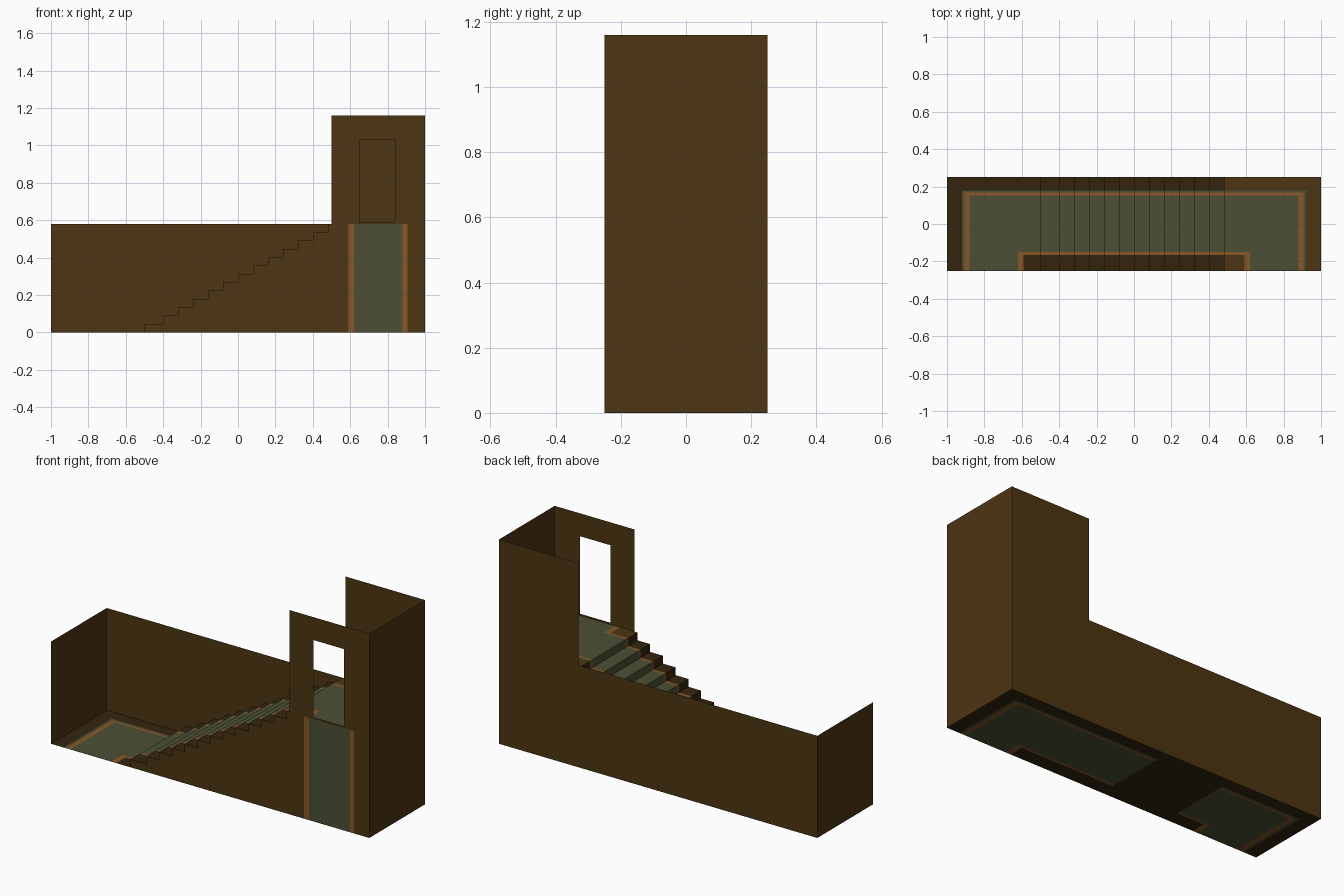
import bpy, bmesh

if "Cube" in bpy.data.objects:
    bpy.data.objects.remove(bpy.data.objects["Cube"])

def mat(name, rgb):
    m = bpy.data.materials.new(name)
    m.diffuse_color = (*rgb, 1)
    m.use_nodes = True
    m.node_tree.nodes["Principled BSDF"].inputs["Base Color"].default_value = m.diffuse_color
    return m

MATS = [mat("brown", (0.075, 0.036, 0.006)),
        mat("dark brown", (0.034, 0.018, 0.004)),
        mat("carpet green", (0.072, 0.078, 0.035)),
        mat("orange trim", (0.25, 0.098, 0.022))]
BROWN, DARK, GREEN, ORANGE = range(4)

X, Y, H = 1.0, 0.25, 0.58        # half length, half width, storey height
TOP = 2 * H


def add_panels(bm, axis, at, us, vs, rule):
    """Grid of faces on a plane across `axis`; rule(u, v) gives a material or None for a hole."""
    def pt(u, v):
        return {"x": (at, u, v), "y": (u, at, v), "z": (u, v, at)}[axis]
    for u0, u1 in zip(us, us[1:]):
        for v0, v1 in zip(vs, vs[1:]):
            m = rule((u0 + u1) / 2, (v0 + v1) / 2)
            if m is None:
                continue
            f = bm.faces.new([bm.verts.new(pt(*p)) for p in
                              ((u0, v0), (u1, v0), (u1, v1), (u0, v1))])
            f.material_index = m


def finish(name, bm):
    bmesh.ops.remove_doubles(bm, verts=bm.verts, dist=1e-4)
    me = bpy.data.meshes.new(name)
    bm.to_mesh(me)
    bm.free()
    for m in MATS:
        me.materials.append(m)
    ob = bpy.data.objects.new(name, me)
    bpy.context.collection.objects.link(ob)


def panel(name, axis, at, us, vs, rule=lambda u, v: BROWN):
    bm = bmesh.new()
    add_panels(bm, axis, at, us, vs, rule)
    finish(name, bm)


# U-shaped carpet layout with an orange line just inside its rim
XS = [0.59, 0.62, 0.88, 0.905, 0.92]
YS = [-Y, -0.165, -0.15, 0.153, 0.168, 0.18, Y]

def carpet(border):
    def rule(x, y):
        ax = abs(x)
        if ax > 0.92 or y > 0.18 or (ax < 0.59 and y < -0.165):
            return border
        if 0.88 < ax < 0.905 and y < 0.168:
            return ORANGE
        if 0.153 < y < 0.168 and ax < 0.905:
            return ORANGE
        if ax < 0.62 and y < -0.15:
            return ORANGE
        return GREEN
    return rule

# Lower floor, plain under the first half of the stairs
low = carpet(DARK)
panel("lower_floor", "z", 0, [-X] + [-x for x in reversed(XS)] + [-0.42, 0] + XS + [X], YS,
      lambda x, y: DARK if -0.42 < x < 0 else low(x, y))

# Upper floor
panel("upper_floor", "z", H, [0.48] + XS + [X], YS, carpet(BROWN))

# Stairs: treads, risers and the stepped front side
N = 13
rise = H / N
edges = [-0.5] + [-0.48 + 0.08 * i for i in range(1, N)]
stairs, side = bmesh.new(), bmesh.new()
tread = carpet(DARK)
for i, x in enumerate(edges):
    z = rise * (i + 1)
    add_panels(stairs, "x", x, YS, [z - rise, z], lambda y, v: tread(0, y))
    if i < N - 1:
        add_panels(stairs, "z", z, [x, edges[i + 1]], YS, lambda u, y: tread(0, y))
        add_panels(side, "y", -Y, [x, edges[i + 1]], [0, z], lambda u, v: BROWN)
finish("stairs", stairs)
finish("stair_front_side", side)

# Lower front wall with the carpet runner hanging down it
panel("lower_front_wall", "y", -Y, [0.48] + XS[:4] + [X], [0, H],
      lambda x, z: GREEN if 0.62 < x < 0.88 else ORANGE if 0.59 < x < 0.905 else BROWN)

# Upper front wall with a doorway
panel("upper_front_wall", "y", -Y, [0.5, 0.65, 0.84, X], [H, 0.59, 1.03, TOP],
      lambda x, z: None if 0.65 < x < 0.84 and 0.59 < z < 1.03 else BROWN)

# Remaining walls
panel("left_wall", "x", -X, [-Y, Y], [0, H])
panel("right_wall", "x", X, [-Y, Y], [0, H, TOP])
panel("lower_back_wall", "y", Y, [-X, -0.5, 0, 0.5, X], [0, H])
panel("upper_back_wall", "y", Y, [0.5, X], [H, TOP])
